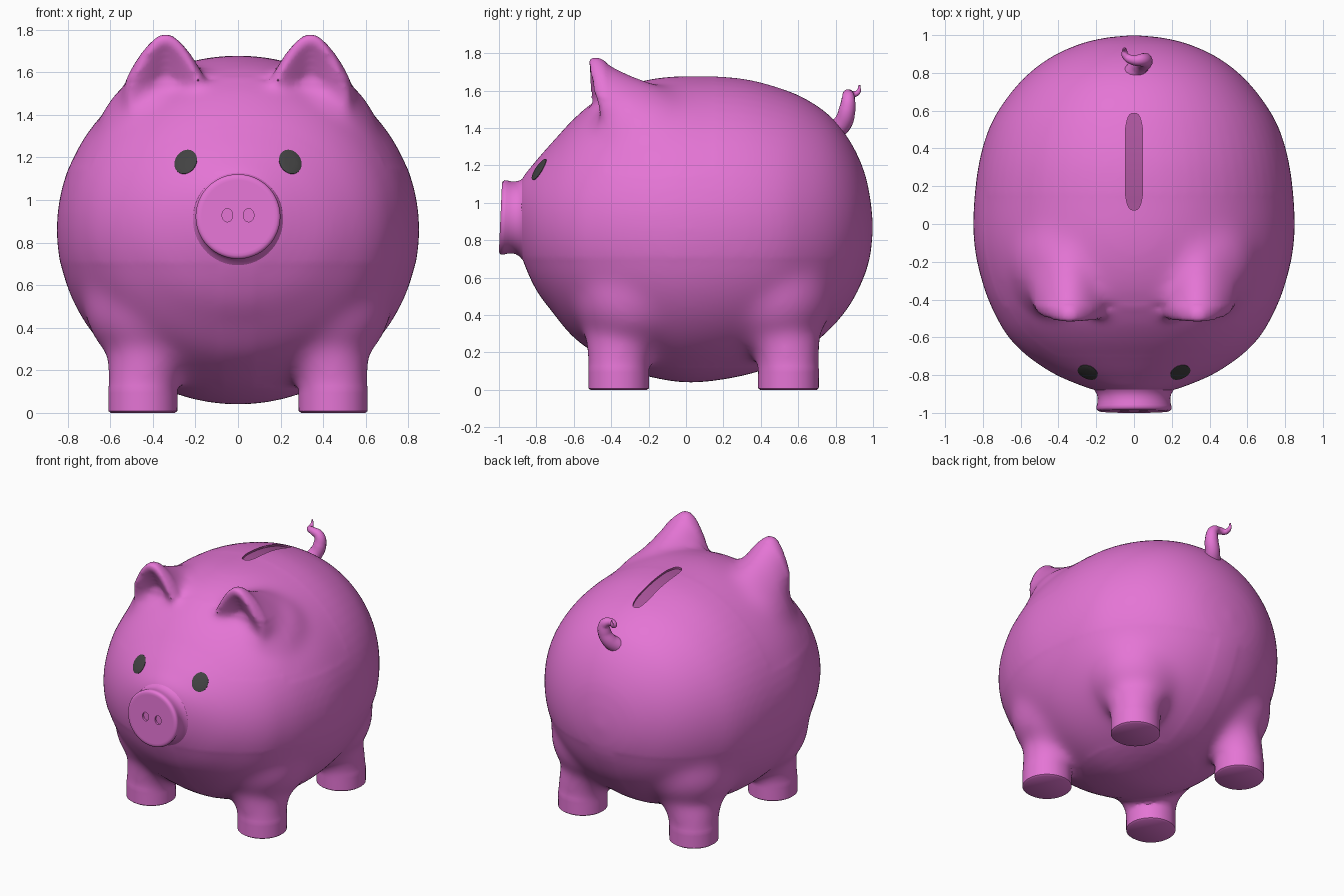
import bpy, bmesh, math
from mathutils import Vector
from mathutils.bvhtree import BVHTree

if "Cube" in bpy.data.objects:
    bpy.data.objects.remove(bpy.data.objects["Cube"])


def material(name, rgb):
    m = bpy.data.materials.new(name)
    m.diffuse_color = (*rgb, 1)
    m.use_nodes = True
    m.node_tree.nodes["Principled BSDF"].inputs["Base Color"].default_value = m.diffuse_color
    return m


PINK = material("pink", (0.78, 0.178, 0.665))
DARK_PINK = material("dark pink", (0.40, 0.088, 0.33))
CHARCOAL = material("charcoal", (0.055, 0.055, 0.055))


def make(name, bm, mats=(PINK,), angle=40):
    bmesh.ops.recalc_face_normals(bm, faces=bm.faces)
    me = bpy.data.meshes.new(name)
    bm.to_mesh(me)
    bm.free()
    for m in mats:
        me.materials.append(m)
    finish(me, angle)
    ob = bpy.data.objects.new(name, me)
    bpy.context.collection.objects.link(ob)
    return ob


def finish(me, angle=40):
    me.polygons.foreach_set("use_smooth", [True] * len(me.polygons))
    me.set_sharp_from_angle(angle=math.radians(angle))


def loft(bm, rings):
    """Skin closed rings of equal length and cap both ends."""
    vs = [[bm.verts.new(p) for p in r] for r in rings]
    n = len(vs[0])
    for a, b in zip(vs, vs[1:]):
        for i in range(n):
            bm.faces.new((a[i], a[(i + 1) % n], b[(i + 1) % n], b[i]))
    bm.faces.new(vs[0])
    bm.faces.new(vs[-1][::-1])


def apply_modifiers(ob):
    dg = bpy.context.evaluated_depsgraph_get()
    me = bpy.data.meshes.new_from_object(ob.evaluated_get(dg))
    ob.modifiers.clear()
    ob.data = me


def cut(ob, cutter):
    cutter.hide_render = True
    m = ob.modifiers.new("cut", "BOOLEAN")
    m.operation, m.object, m.solver = "DIFFERENCE", cutter, "EXACT"
    apply_modifiers(ob)
    bpy.data.objects.remove(cutter)


def solid(rings):
    """One closed lofted part with outward normals."""
    part = bmesh.new()
    loft(part, rings)
    bmesh.ops.recalc_face_normals(part, faces=part.faces)
    me = bpy.data.meshes.new("part")
    part.to_mesh(me)
    part.free()
    return me


def circle(n):
    return [(math.cos(2 * math.pi * i / n), math.sin(2 * math.pi * i / n)) for i in range(n)]


def ellipsoid(cx, cy, cz, rx, ry, rz):
    arc = [math.radians(9.9 * k) for k in range(-9, 10)]
    return solid([[(cx + rx * math.cos(a) * c, cy + ry * math.cos(a) * s, cz + rz * math.sin(a))
                   for c, s in circle(36)] for a in arc])


# Trunk: elliptical sections along y (y, half width, top, bottom)
SECTIONS = [(-.905, .005, .925, .915), (-.89, .17, 1.10, .75), (-.81, .39, 1.215, .55),
            (-.71, .55, 1.33, .41), (-.61, .655, 1.44, .29), (-.50, .725, 1.535, .205),
            (-.35, .79, 1.62, .12), (-.15, .84, 1.67, .06), (.05, .85, 1.68, .04),
            (.30, .825, 1.665, .075), (.50, .77, 1.615, .14), (.65, .685, 1.55, .225),
            (.78, .575, 1.455, .335), (.88, .445, 1.325, .46), (.95, .295, 1.175, .60),
            (.985, .155, 1.025, .72), (1.0, .005, .875, .865)]


def spline(rows, steps=5):
    out = []
    for i in range(len(rows) - 1):
        p = [Vector(rows[min(max(i + k, 0), len(rows) - 1)]) for k in (-1, 0, 1, 2)]
        for s in range(steps):
            t = s / steps
            out.append(p[1] + (p[2] - p[0]) * (t / 2)
                       + (2 * p[0] - 5 * p[1] + 4 * p[2] - p[3]) * (t * t / 2)
                       + (3 * p[1] - p[0] - 3 * p[2] + p[3]) * (t ** 3 / 2))
    return out + [Vector(rows[-1])]


parts = [solid([[(w * c, y, (t + b) / 2 + (t - b) / 2 * s) for c, s in circle(72)]
                for y, w, t, b in spline(SECTIONS)])]

LEG_Y = (-.36, .548)
for side in (-1, 1):
    # Legs: columns widening and leaning into the trunk (z, radius, lean), trimmed later
    for ly in LEG_Y:
        lean_y = -.8 if ly > 0 else .6
        parts.append(solid([[(side * (.447 - k) + r * c, ly + lean_y * k + r * s, z)
                             for c, s in circle(40)]
                            for z, r, k in ((-.1, .163, 0), (.13, .164, 0), (.2, .178, .012),
                                            (.27, .205, .04), (.36, .235, .10), (.5, .25, .22))]))

    # Swellings where the legs and ears grow out of the trunk
    parts.append(ellipsoid(side * .38, -.28, .52, .345, .335, .335))
    parts.append(ellipsoid(side * .355, .46, .52, .34, .335, .335))
    parts.append(ellipsoid(side * .34, -.19, 1.245, .335, .37, .365))

    # Ears: peaked arches fading backwards, with a hollow front (y, peak, width factor)
    def ear_ring(y, peak, f):
        pts = []
        for i in range(25):
            d = (i / 12 - 1) * .2 * f
            z = peak - .33 * abs(d / (.23 * f)) ** 1.7
            pts.append((side * (.34 + d), y + 1.6 * max(d, 0) ** 2 + .6 * min(d, 0) ** 2, z))
        low = min(1.25, peak - .4)
        return pts + [(side * (.34 + .15 * f), y + .05, low), (side * (.34 - .15 * f), y + .05, low)]

    parts.append(solid([ear_ring(*r) for r in ((-.43, 1.59, .55), (-.475, 1.67, .72),
                        (-.525, 1.755, .92), (-.515, 1.78, .98), (-.47, 1.785, 1.05),
                        (-.40, 1.74, 1.18), (-.30, 1.69, 1.3), (-.18, 1.645, 1.4),
                        (-.05, 1.59, 1.4))]))

bm = bmesh.new()
for p in parts:
    bm.from_mesh(p)
    bpy.data.meshes.remove(p)
me = bpy.data.meshes.new("body")
bm.to_mesh(me)
bm.free()
body = bpy.data.objects.new("body", me)
bpy.context.collection.objects.link(body)
rm = body.modifiers.new("fuse", "REMESH")
rm.mode, rm.voxel_size = "VOXEL", 0.017
apply_modifiers(body)

# Soften the joints and trim the feet
bm = bmesh.new()
bm.from_mesh(body.data)


def soften(verts, n):
    for _ in range(n):
        bmesh.ops.smooth_vert(bm, verts=verts, factor=.5,
                              use_axis_x=True, use_axis_y=True, use_axis_z=True)


soften(bm.verts[:], 5)
soften([v for v in bm.verts if .12 < v.co.z < .7 and abs(v.co.x) > .08], 45)
soften([v for v in bm.verts if v.co.z > 1.15 and -.43 < v.co.y < .15], 45)
soften([v for v in bm.verts if 1.2 < v.co.z < 1.56 and -.7 < v.co.y < -.3], 15)
bmesh.ops.bisect_plane(bm, geom=bm.verts[:] + bm.edges[:] + bm.faces[:],
                       plane_co=(0, 0, 0), plane_no=(0, 0, 1), clear_inner=True)
for v in bm.verts:
    if v.co.z < .0015:  # rounded foot rims
        c = Vector((math.copysign(.447, v.co.x), LEG_Y[v.co.y > 0], 0))
        v.co = c + (v.co - c) * .93
bmesh.ops.holes_fill(bm, edges=[e for e in bm.edges if e.is_boundary], sides=0)
bmesh.ops.recalc_face_normals(bm, faces=bm.faces)
bm.to_mesh(body.data)
surface = BVHTree.FromBMesh(bm)
bm.free()
body.data.materials.clear()
body.data.materials.append(PINK)
body.data.materials.append(DARK_PINK)


def top_z(x, y):
    return surface.ray_cast(Vector((x, y, 3)), Vector((0, 0, -1)))[0].z


# Coin slot: shallow rounded recess following the back
rings = []
for i in range(25):
    a = math.pi * i / 24
    y = .33 - .256 * math.cos(a)
    hw = max(.004, .046 * min(1, math.sin(a) * 1.3) ** .6)
    zf = top_z(0, y) - .014
    rings.append([(-hw, y, zf), (hw, y, zf), (hw, y, 2), (-hw, y, 2)])
bm = bmesh.new()
loft(bm, rings)
cut(body, make("slot_cutter", bm))
for p in body.data.polygons:
    c = p.center
    inside = abs(c.x) < .06 and .05 < c.y < .62 and c.z > 1.3
    p.material_index = 1 if inside and c.z < top_z(c.x, c.y) - .003 else 0
finish(body.data)

# Snout: turned disc with a shallow waist, leaning slightly
bm = bmesh.new()
PROFILE = ((-.80, .31), (-.835, .262), (-.86, .23), (-.88, .209), (-.90, .197), (-.92, .192),
           (-.945, .193), (-.965, .198), (-.978, .199), (-.987, .194), (-.992, .183), (-.992, .17))
loft(bm, [[(r * c, y + .045 * r * s, .922 + r * s) for c, s in circle(64)] for y, r in PROFILE])
snout = make("snout", bm)
for side in (-1, 1):
    bm = bmesh.new()
    loft(bm, [[(side * .05 + .025 * c, y, .928 + .031 * s) for c, s in circle(28)]
              for y in (-1.1, -.978)])
    cut(snout, make("nostril_cutter", bm))
finish(snout.data)

# Eyes: thin tilted ovals laid on the face
for side, name in ((-1, "eye_right"), (1, "eye_left")):
    bm = bmesh.new()
    rings = []
    for f, lift in ((1, -.006), (1, .003), (.9, .005), (.5, .006), (.05, .006)):
        ring = []
        for c, s in circle(32):
            u, v = .053 * f * c, .058 * f * s
            x, z = side * (.245 + u * .97 - v * .2), 1.178 + v * .97 + u * .03
            hit, no = surface.ray_cast(Vector((x, -3, z)), Vector((0, 1, 0)))[:2]
            ring.append(hit + no * lift)
        rings.append(ring)
    loft(bm, rings)
    make(name, bm, (CHARCOAL,), 60)

# Tail: tapered curl
cu = bpy.data.curves.new("tail", "CURVE")
cu.dimensions, cu.bevel_depth, cu.bevel_resolution = "3D", .05, 5
cu.resolution_u, cu.use_fill_caps = 10, True
TAIL = ((-.01, .79, 1.38, 1.1), (.03, .84, 1.43, 1), (.055, .862, 1.50, .88), (.045, .868, 1.56, .7),
        (-.005, .868, 1.582, .52), (-.045, .89, 1.58, .38), (-.05, .92, 1.592, .26),
        (-.05, .928, 1.63, .08))
sp = cu.splines.new("BEZIER")
sp.bezier_points.add(len(TAIL) - 1)
for bp, (x, y, z, r) in zip(sp.bezier_points, TAIL):
    bp.co, bp.radius = (x, y, z), r
    bp.handle_left_type = bp.handle_right_type = "AUTO"
cu.materials.append(PINK)
tail = bpy.data.objects.new("tail", cu)
bpy.context.collection.objects.link(tail)
